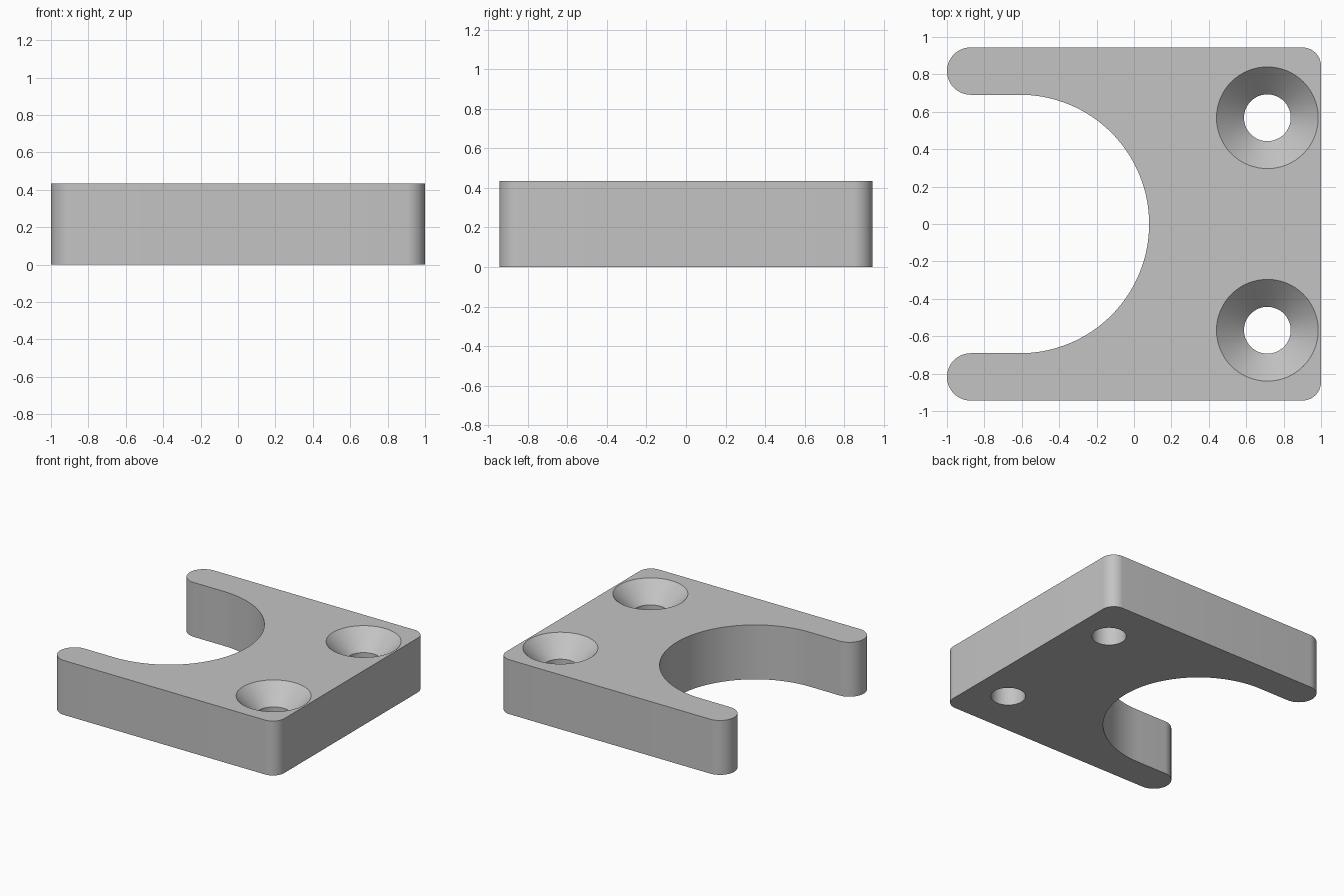
import bpy
import bmesh
from math import sin, cos, pi, radians

if "Cube" in bpy.data.objects:
    bpy.data.objects.remove(bpy.data.objects["Cube"], do_unlink=True)

HALF_X, HALF_Y, HEIGHT = 1.0, 0.944, 0.435
SLOT_R, SLOT_X = 0.691, -0.61
TIP_R = (HALF_Y - SLOT_R) / 2
CORNER_R = 0.1
HOLE_X, HOLE_Y, HOLE_R, SINK_R = 0.713, 0.568, 0.125, 0.272

grey = bpy.data.materials.new("light grey")
grey.use_nodes = True
grey.diffuse_color = (0.55, 0.55, 0.55, 1)
grey.node_tree.nodes["Principled BSDF"].inputs["Base Color"].default_value = grey.diffuse_color


def arc(cx, cy, r, start, end, steps):
    """Points along an arc, angles in degrees."""
    angles = [radians(start + (end - start) * i / steps) for i in range(steps + 1)]
    return [(cx + r * cos(a), cy + r * sin(a)) for a in angles]


def make_object(name, bm):
    bmesh.ops.recalc_face_normals(bm, faces=bm.faces)
    mesh = bpy.data.meshes.new(name)
    bm.to_mesh(mesh)
    bm.free()
    mesh.materials.append(grey)
    obj = bpy.data.objects.new(name, mesh)
    bpy.context.collection.objects.link(obj)
    return obj


# Bracket outline, counter-clockwise: rounded corners, round arm tips, half-round slot
tip_x, tip_y = -HALF_X + TIP_R, HALF_Y - TIP_R
corner_x, corner_y = HALF_X - CORNER_R, HALF_Y - CORNER_R
outline = (arc(corner_x, -corner_y, CORNER_R, -90, 0, 12)
           + arc(corner_x, corner_y, CORNER_R, 0, 90, 12)
           + arc(tip_x, tip_y, TIP_R, 90, 270, 24)
           + arc(SLOT_X, 0, SLOT_R, 90, -90, 64)
           + arc(tip_x, -tip_y, TIP_R, 90, 270, 24))
bm = bmesh.new()
base = bm.faces.new([bm.verts.new((x, y, 0)) for x, y in outline])
top = bmesh.ops.extrude_face_region(bm, geom=[base])
bmesh.ops.translate(bm, vec=(0, 0, HEIGHT),
                    verts=[v for v in top["geom"] if isinstance(v, bmesh.types.BMVert)])
bracket = make_object("bracket", bm)


def countersink_cutter(name, y):
    """Straight bore opening into a 45 degree cone at the top face."""
    over = 0.005
    profile = [(HOLE_R, -0.1), (HOLE_R, HEIGHT - (SINK_R - HOLE_R)),
               (SINK_R + over, HEIGHT + over)]
    sides = 64
    cut = bmesh.new()
    rings = [[cut.verts.new((HOLE_X + r * cos(2 * pi * i / sides),
                             y + r * sin(2 * pi * i / sides), z)) for i in range(sides)]
             for r, z in profile]
    for low, high in zip(rings, rings[1:]):
        for i in range(sides):
            j = (i + 1) % sides
            cut.faces.new((low[i], low[j], high[j], high[i]))
    cut.faces.new(rings[0])
    cut.faces.new(rings[-1])
    return make_object(name, cut)


# Two countersunk screw holes
bpy.ops.object.select_all(action="DESELECT")
bpy.context.view_layer.objects.active = bracket
bracket.select_set(True)
for name, y in (("front_hole_cutter", -HOLE_Y), ("back_hole_cutter", HOLE_Y)):
    cutter = countersink_cutter(name, y)
    mod = bracket.modifiers.new(name, "BOOLEAN")
    mod.operation = "DIFFERENCE"
    mod.solver = "EXACT"
    mod.object = cutter
    bpy.ops.object.modifier_apply(modifier=mod.name)
    bpy.data.objects.remove(cutter, do_unlink=True)

# Smooth curved walls, sharp rims
bpy.ops.object.shade_smooth_by_angle(angle=radians(30))
